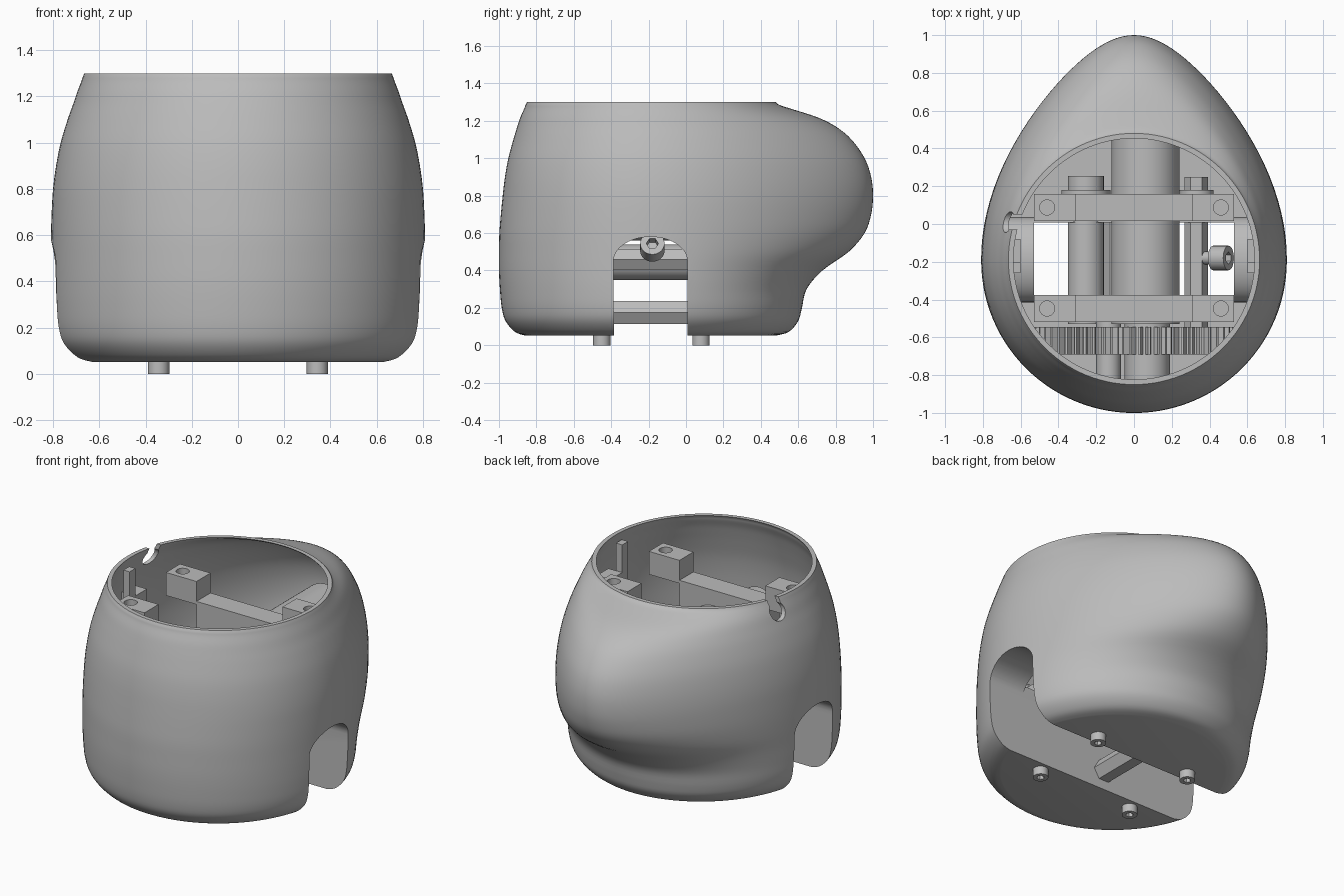
import bpy, bmesh, math
from mathutils import Vector

if "Cube" in bpy.data.objects:
    bpy.data.objects.remove(bpy.data.objects["Cube"])

grey = bpy.data.materials.new("plain grey")
grey.use_nodes = True
TONE = (0.5, 0.5, 0.5, 1)
grey.diffuse_color = TONE
grey.node_tree.nodes["Principled BSDF"].inputs["Base Color"].default_value = TONE


def finish(name, bm):
    bmesh.ops.recalc_face_normals(bm, faces=bm.faces)
    mesh = bpy.data.meshes.new(name)
    bm.to_mesh(mesh)
    bm.free()
    mesh.materials.append(grey)
    ob = bpy.data.objects.new(name, mesh)
    bpy.context.collection.objects.link(ob)
    return ob


def smooth(ob, angle=35):
    bpy.ops.object.select_all(action="DESELECT")
    ob.select_set(True)
    bpy.context.view_layer.objects.active = ob
    bpy.ops.object.shade_smooth_by_angle(angle=math.radians(angle))


def loft(name, rings):
    bm = bmesh.new()
    rows = [[bm.verts.new(p) for p in ring] for ring in rings]
    for a, b in zip(rows, rows[1:]):
        for i in range(len(a)):
            j = (i + 1) % len(a)
            bm.faces.new((a[i], a[j], b[j], b[i]))
    bm.faces.new(rows[0])
    bm.faces.new(rows[-1])
    return finish(name, bm)


def box(name, x, y, z):
    corners = lambda h: [(x[0], y[0], h), (x[1], y[0], h), (x[1], y[1], h), (x[0], y[1], h)]
    return loft(name, [corners(z[0]), corners(z[1])])


def rod(name, axis, centre, radius, span, sides=40):
    """Cylinder along axis 0, 1 or 2; centre gives the two other coordinates."""
    rings = []
    for s in span:
        ring = []
        for i in range(sides):
            a = math.tau * i / sides
            p = [centre[0] + radius * math.cos(a), centre[1] + radius * math.sin(a)]
            p.insert(axis, s)
            ring.append(p)
        rings.append(ring)
    ob = loft(name, rings)
    if sides > 8:
        smooth(ob)
    return ob


def cut(ob, *cutters):
    for c in cutters:
        mod = ob.modifiers.new("cut", "BOOLEAN")
        mod.operation, mod.solver, mod.object = "DIFFERENCE", "EXACT", c
        bpy.context.view_layer.objects.active = ob
        bpy.ops.object.modifier_apply(modifier=mod.name)
        bpy.data.objects.remove(c)


# Egg-shaped shell: height, half width, front y, back y
MID = -0.19
ROWS = [(.052, .66, -.86, .48), (.072, .72, -.915, .55), (.13, .777, -.965, .6),
        (.2, .8, -.985, .62), (.3, .808, -.995, .645), (.4, .81, -1, .73),
        (.5, .81, -1, .87), (.6, .809, -.998, .955), (.7, .806, -.99, .99),
        (.8, .8, -.98, 1), (.9, .787, -.968, .99), (1, .767, -.95, .955),
        (1.1, .737, -.923, .885), (1.17, .712, -.902, .8), (1.22, .695, -.885, .7),
        (1.265, .678, -.865, .56), (1.285, .671, -.858, .5), (1.3, .665, -.85, .48)]


def profile(steps=4):
    pts = [Vector(r) for r in ROWS]
    pts = [pts[0]] + pts + [pts[-1]]
    for i in range(1, len(pts) - 2):
        p, q, r, s = pts[i - 1:i + 3]
        for k in range(steps):
            t = k / steps
            yield (q * 2 + (r - p) * t + (p * 2 - q * 5 + r * 4 - s) * t * t
                   + (q * 3 - p - r * 3 + s) * t ** 3) / 2
    yield pts[-1]


def egg(z, half, front, back, count=112):
    length = back - MID
    pinch = max(0, 0.62 * (length / half - 1))
    ring = []
    for i in range(count):
        a = math.tau * i / count
        c, s = math.cos(a), math.sin(a)
        if s > 0:
            ring.append((half * c * (1 - pinch * s * s), MID + length * s, z))
        else:
            ring.append((half * c, MID + (MID - front) * s, z))
    return ring


levels = list(profile())
shell = loft("shell", [egg(*r) for r in levels])
wall = 0.027
inner = [egg(r[0], r[1] - wall, r[2] + wall, r[3] - wall) for r in levels if r[0] > 0.1]
inner.append([(x, y, 1.4) for x, y, z in inner[-1]])
cavity = loft("cavity", inner)


# Side tunnel with arched top, and the open well in its middle
def tunnel(name, grow):
    outline = [(-.385 - grow, -.1), (.01 + grow, -.1)]
    for i in range(25):
        a = math.pi * i / 24
        outline.append((MID + (.1975 + grow) * math.cos(a), .45 + (.13 + grow) * math.sin(a)))
    return loft(name, [[(x, y, z) for y, z in outline] for x in (-1, 1)])


cut(cavity, tunnel("tunnel_wall", wall))
well = box("well", (-.53, .53), (-.385, .008), (-.1, .8))
# Cable notch in the rim
notch_hole = rod("notch_hole", 0, (.01, 1.225), .055, (-.85, -.5))
notch_slot = box("notch_slot", (-.85, -.5), (-.03, .05), (1.22, 1.4))
cut(shell, cavity, tunnel("tunnel_hole", 0), well, notch_hole, notch_slot)
smooth(shell, 30)

# Gearbox plates with screw bosses at each end
for label, y0, y1 in (("rear", .015, .16), ("front", -.52, -.375)):
    box(label + "_plate", (-.31, .31), (y0, y1), (.6, 1.02))
    foot = (y0, y1 - .02) if y0 < 0 else (y0 + .005, y1)
    box(label + "_plate_foot", (-.42, .42), foot, (.1, .6))
    for side, sx in (("left", 1), ("right", -1)):
        xs = sorted((.31 * sx, .53 * sx))
        boss = box(f"{label}_{side}_boss", xs, (y0, y1), (1, 1.15))
        cut(boss, rod("boss_hole", 2, (.46 * sx, (y0 + y1) / 2), .04, (1.06, 1.3), 24))

# Motor and shafts
rod("motor", 1, (.06, .74), .18, (-.53, .83), 64)
rod("motor_nose", 1, (.07, .74), .12, (-.85, -.53))
rod("idler_nose", 1, (-.135, .55), .065, (-.82, -.5))
rod("main_shaft", 1, (-.255, .445), .095, (-.53, .255))
rod("main_bearing", 1, (-.255, .445), .13, (.14, .18))
rod("lower_bar", 1, (-.09, .175), .072, (-.4, .05), 6)
rod("side_bar", 1, (.33, .46), .062, (-.58, .25), 6)
rod("side_bearing", 1, (.33, .46), .09, (.14, .18))


# Spur gears
def gear(name, x, z, radius, teeth):
    rings = []
    for y in (-.69, -.545):
        ring = []
        for i in range(teeth * 4):
            a = math.tau * i / (teeth * 4)
            r = radius if i % 4 < 2 else radius - .035
            ring.append((x + r * math.cos(a), y, z + r * math.sin(a)))
        rings.append(ring)
    return loft(name, rings)


gear("main_gear", -.255, .445, .28, 36)
gear("pinion", .06, .74, .15, 18)
gear("side_gear", .31, .46, .22, 28)


def socket_screw(name, axis, centre, radius, outer, inward):
    head = rod(name, axis, centre, radius, (outer, inward), 32)
    depth = (inward - outer) * .5
    cut(head, rod("socket", axis, centre, radius * .5, (outer - depth, outer + depth), 6))
    smooth(head)
    return head


# Tilted set screw seen through the tunnel
screw = [socket_screw("set_screw_head", 0, (0, 0), .065, .045, -.045),
         rod("set_screw_stem", 0, (0, 0), .035, (-.13, -.04), 24)]
for part in screw:
    part.location = (.46, -.18, .525)
    part.rotation_euler.y = -.45

# Foot screws, and inner ribs on both sides
for side, sx in (("left", 1), ("right", -1)):
    for end, y in (("front", -.45), ("rear", .08)):
        socket_screw(f"{end}_{side}_foot", 2, (.343 * sx, y), .046, 0, .1)
    box(side + "_rib", sorted((.6 * sx, .645 * sx)), (-.26, -.2), (.6, 1.24))
    box(side + "_ledge", sorted((.6 * sx, .7 * sx)), (-.2, -.08), (.6, 1.06))
